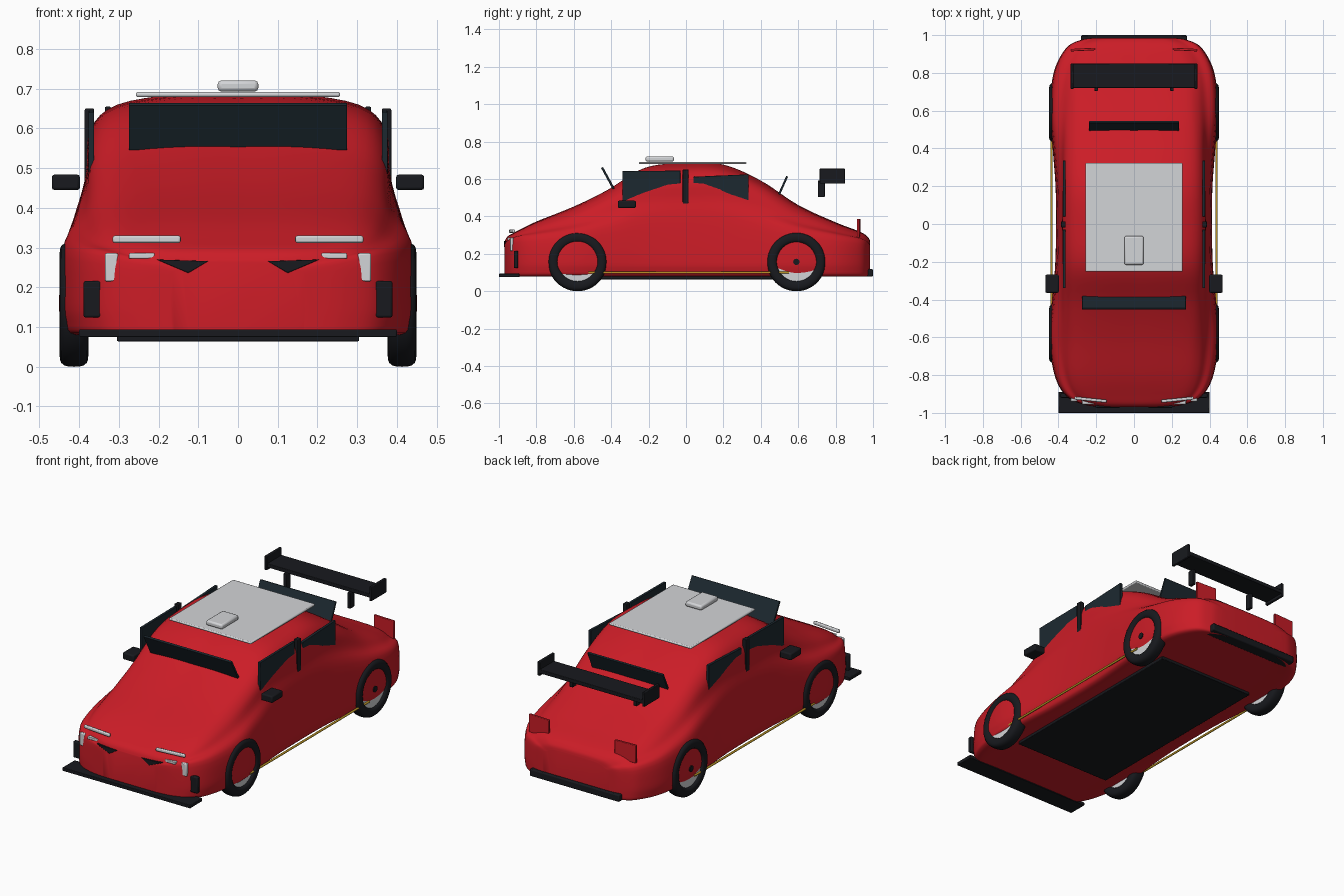
import bpy, bmesh
from math import sin, cos, pi, atan2, hypot
from mathutils import Vector

if "Cube" in bpy.data.objects:
    bpy.data.objects.remove(bpy.data.objects["Cube"])


def material(name, rgb):
    m = bpy.data.materials.new(name)
    m.diffuse_color = (*rgb, 1)
    m.use_nodes = True
    m.node_tree.nodes["Principled BSDF"].inputs["Base Color"].default_value = m.diffuse_color
    return m


RED = material("red_paint", (0.60, 0.012, 0.02))
BLACK = material("black_trim", (0.009, 0.01, 0.013))
GLASS = material("dark_glass", (0.012, 0.022, 0.03))
GOLD = material("gold", (0.5, 0.3, 0.02))
GREY = material("pale_grey", (0.65, 0.66, 0.68))


def finish(bm, name, mat, bevel=0):
    bmesh.ops.recalc_face_normals(bm, faces=bm.faces)
    me = bpy.data.meshes.new(name)
    bm.to_mesh(me)
    bm.free()
    me.materials.append(mat)
    ob = bpy.data.objects.new(name, me)
    bpy.context.collection.objects.link(ob)
    bpy.ops.object.select_all(action='DESELECT')
    ob.select_set(True)
    bpy.context.view_layer.objects.active = ob
    bpy.ops.object.shade_smooth_by_angle(angle=0.7)
    if bevel:
        mod = ob.modifiers.new("bevel", 'BEVEL')
        mod.width, mod.segments = bevel, 2
    return ob


def box(name, mat, x, y, z, bevel=0.003, rot=(0, 0, 0)):
    """Box from (min, max) ranges, rotated about its centre."""
    bm = bmesh.new()
    bmesh.ops.create_cube(bm, size=1)
    for v in bm.verts:
        v.co = Vector((v.co.x * (x[1] - x[0]), v.co.y * (y[1] - y[0]), v.co.z * (z[1] - z[0])))
    ob = finish(bm, name, mat, bevel)
    ob.location = [(a + b) / 2 for a, b in (x, y, z)]
    ob.rotation_euler = rot
    return ob


def prism(name, mat, axis, outline, lo, hi):
    """Outline extruded along x (axis 0) or y (axis 1)."""
    bm = bmesh.new()
    at = lambda d, a, b: (d, a, b) if axis == 0 else (a, d, b)
    f = bm.faces.new([bm.verts.new(at(lo, a, b)) for a, b in outline])
    new = bmesh.ops.extrude_face_region(bm, geom=[f])["geom"]
    bmesh.ops.translate(bm, vec=at(hi - lo, 0, 0),
                        verts=[v for v in new if isinstance(v, bmesh.types.BMVert)])
    return finish(bm, name, mat, 0.002)


def skin(name, mat, rings, closed):
    """Join closed rings of points; cap the ends unless the loft is closed."""
    bm = bmesh.new()
    vr = [[bm.verts.new(p) for p in r] for r in rings]
    n = len(vr[0])
    for i in range(len(vr) if closed else len(vr) - 1):
        a, b = vr[i], vr[(i + 1) % len(vr)]
        for j in range(n):
            bm.faces.new((a[j], a[(j + 1) % n], b[(j + 1) % n], b[j]))
    if not closed:
        bm.faces.new(vr[0])
        bm.faces.new(vr[-1])
    return finish(bm, name, mat)


def rod(name, mat, p, q, r, n=32):
    p, q = Vector(p), Vector(q)
    bm = bmesh.new()
    bmesh.ops.create_cone(bm, cap_ends=True, segments=n, radius1=r, radius2=r, depth=(q - p).length)
    ob = finish(bm, name, mat)
    ob.location = (p + q) / 2
    ob.rotation_euler = (q - p).to_track_quat('Z', 'Y').to_euler()
    return ob


def spline(rows, steps):
    """Smooth curve through rows of numbers."""
    out, n = [], len(rows)
    for i in range(n - 1):
        p = [rows[max(0, min(n - 1, i + k))] for k in (-1, 0, 1, 2)]
        for s in range(steps):
            t = s / steps
            out.append([b + 0.5 * t * (c - a + t * (2*a - 5*b + 4*c - d + t * (3*(b - c) + d - a)))
                        for a, b, c, d in zip(*p)])
    return out + [list(rows[-1])]


# Body: stations of y, half width, shoulder height, roof half width, top height
stations = [
    (-.97, .17, .24, .12, .265), (-.955, .27, .26, .20, .292), (-.91, .36, .28, .28, .318),
    (-.80, .42, .29, .33, .372), (-.60, .450, .31, .35, .452), (-.42, .435, .34, .36, .54),
    (-.22, .417, .38, .367, .658), (0, .412, .39, .372, .684), (.20, .415, .39, .367, .675),
    (.40, .430, .36, .357, .59), (.60, .444, .32, .34, .46), (.80, .425, .29, .32, .368),
    (.93, .36, .27, .26, .318), (.975, .28, .25, .20, .287), (.985, .21, .23, .15, .26)]
rings = []
for y, w, zs, wr, zt in spline(stations, 6):
    zb, h = .08, zt - zs
    half = spline([(0, zb), (w * .6, zb), (w * .93, zb), (w * .99, zb + .035), (w, zb + .1),
                   (w * .97, zs), ((w * .97 + wr) / 2 - .004, zs + h * .35), (wr, zs + h * .7),
                   (wr * .82, zs + h * .91), (wr * .4, zt), (0, zt)], 4)
    rings.append([(a, y, b) for a, b in half] + [(-a, y, b) for a, b in half[-2:0:-1]])
skin("car_body", RED, rings, False)

# Centre parts: floor, bumpers, roof panel, scoop, screens
box("floor_plate", BLACK, (-.305, .305), (-.6, .6), (.064, .082))
box("front_splitter", BLACK, (-.40, .40), (-1, -.89), (.075, .094))
box("rear_bumper", BLACK, (-.28, .28), (.93, 1), (.078, .118), .006)
box("roof_panel", GREY, (-.257, .257), (-.252, .323), (.679, .692), .005)
box("roof_scoop", GREY, (-.051, .051), (-.216, -.064), (.693, .721), .009)
box("windscreen", GLASS, (-.275, .275), (-.424, -.412), (.54, .67), .002, (.5, 0, 0))
box("rear_window", GLASS, (-.237, .237), (.511, .522), (.50, .62), .002, (-.42, 0, 0))

# Rear wing
box("wing_blade", BLACK, (-.325, .325), (.72, .85), (.590, .612))

for s, side in ((1, "right"), (-1, "left")):
    def sided(name, mat, x, y, z, bevel=.003, rot=(0, 0, 0)):
        return box(f"{side}_{name}", mat, sorted((s * x[0], s * x[1])), y, z, bevel,
                   (rot[0], s * rot[1], s * rot[2]))

    sided("wing_endplate", BLACK, (.32, .335), (.715, .85), (.575, .655))
    sided("wing_support", BLACK, (.19, .21), (.705, .742), (.503, .592))
    # Side glass, pillar and mirror
    prism(f"{side}_front_window", GLASS, 0,
          [(-.34, .485), (-.03, .46), (-.03, .645), (-.34, .642)], s * .362, s * .377)
    prism(f"{side}_back_window", GLASS, 0,
          [(.04, .46), (.335, .478), (.335, .625), (.04, .612)], s * .362, s * .377)
    sided("pillar", BLACK, (.362, .386), (-.018, .014), (.447, .65))
    sided("mirror", BLACK, (.398, .469), (-.364, -.268), (.445, .484), .007)
    # Lamps, grille and intakes
    sided("lamp_strip", GREY, (.144, .316), (-.938, -.922), (.312, .330), .005, (0, 0, .1))
    sided("headlamp", GREY, (.302, .335), (-.94, -.922), (.215, .286), .004)
    sided("inner_lamp", GREY, (.21, .275), (-.955, -.93), (.272, .286))
    prism(f"{side}_grille", BLACK, 1,
          [(s * .075, .266), (s * .125, .236), (s * .205, .27)], -.974, -.93)
    sided("intake", BLACK, (.333, .389), (-.92, -.898), (.124, .216), .005)
    sided("tail_lamp", RED, (.205, .335), (.917, .93), (.285, .387), .003, (0, 0, -.05))
    rod(f"{side}_sill_stripe", GOLD, (s * .437, -.52, .1), (s * .437, .55, .1), .006, 12)
    # Wheels
    for end, wy in (("front", -.58), ("rear", .59)):
        cx, wz = .413, .157
        tyre = []
        for i in range(48):
            t = 2 * pi * i / 48
            ring = []
            for j in range(20):
                a = 2 * pi * j / 20
                # squarish rounded tread section
                k = (abs(cos(a)) ** 3 + abs(sin(a)) ** 3) ** (-1 / 3)
                r = .129 + .028 * k * sin(a)
                ring.append((s * (cx + .036 * k * cos(a)), wy + r * cos(t), wz + r * sin(t)))
            tyre.append(ring)
        skin(f"{side}_{end}_tyre", BLACK, tyre, True)
        rod(f"{side}_{end}_rim", GREY, (s * .385, wy, wz), (s * .436, wy, wz), .106)
        rod(f"{side}_{end}_hub", BLACK, (s * .40, wy, wz), (s * .449, wy, wz), .017, 20)
